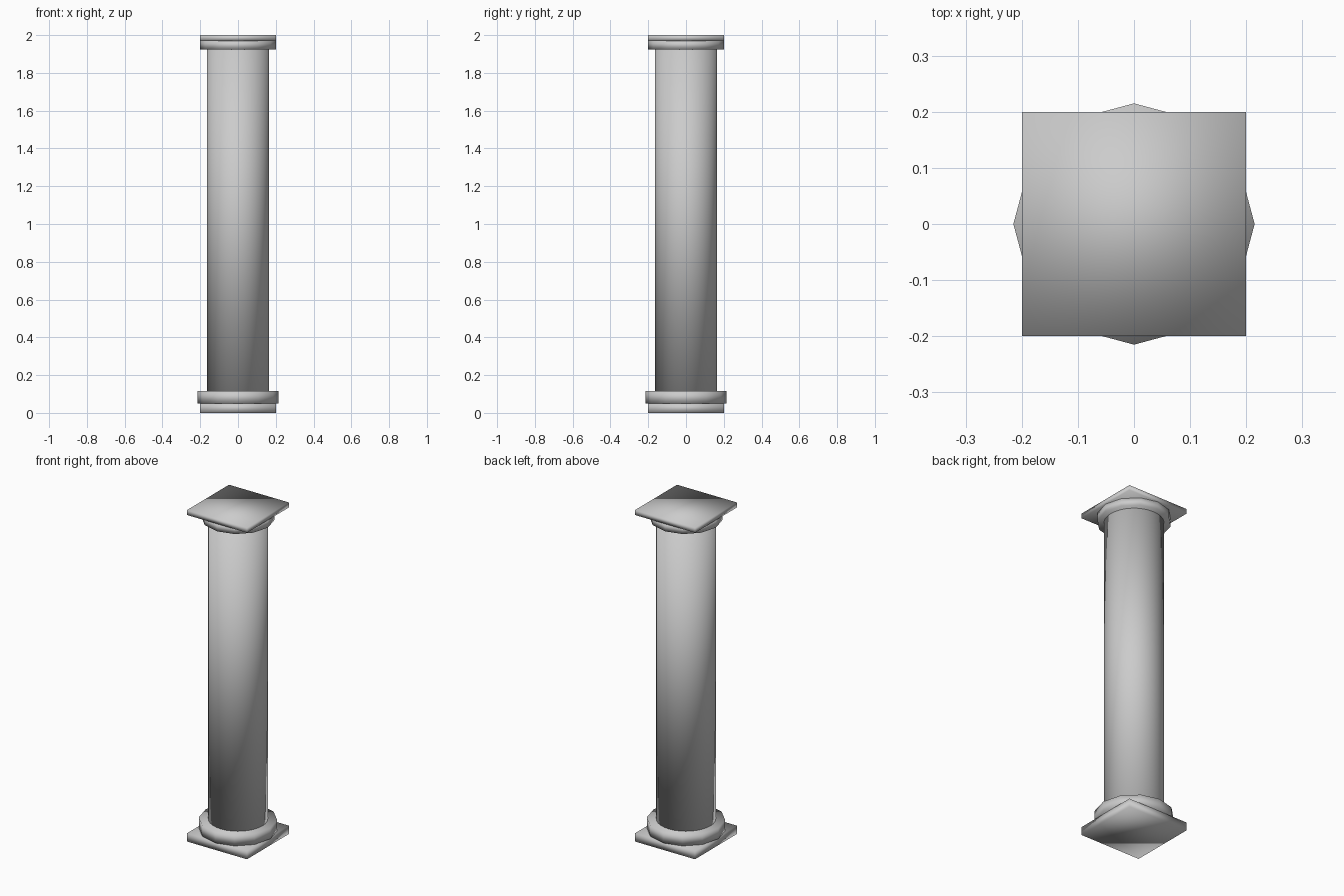
import bpy

if "Cube" in bpy.data.objects:
    bpy.data.objects.remove(bpy.data.objects["Cube"])


def finish(obj, name):
    obj.name = name
    for p in obj.data.polygons:
        p.use_smooth = True


def slab(name, half, z0, z1):
    bpy.ops.mesh.primitive_cube_add(size=1, location=(0, 0, (z0 + z1) / 2))
    obj = bpy.context.object
    obj.scale = (2 * half, 2 * half, z1 - z0)
    bpy.ops.object.transform_apply(location=False, rotation=False, scale=True)
    finish(obj, name)


def drum(name, radius, z0, z1, sides):
    bpy.ops.mesh.primitive_cylinder_add(vertices=sides, radius=radius,
                                        depth=z1 - z0, location=(0, 0, (z0 + z1) / 2))
    finish(bpy.context.object, name)


# Square base slab and twelve-sided base ring
slab("plinth", 0.2, 0, 0.05)
drum("base_ring", 0.215, 0.05, 0.115, 12)

# Round shaft
drum("shaft", 0.163, 0.115, 1.925, 32)

# Twelve-sided top ring and square cap slab
drum("capital_ring", 0.2, 1.925, 1.97, 12)
slab("abacus", 0.2, 1.97, 2.0)
